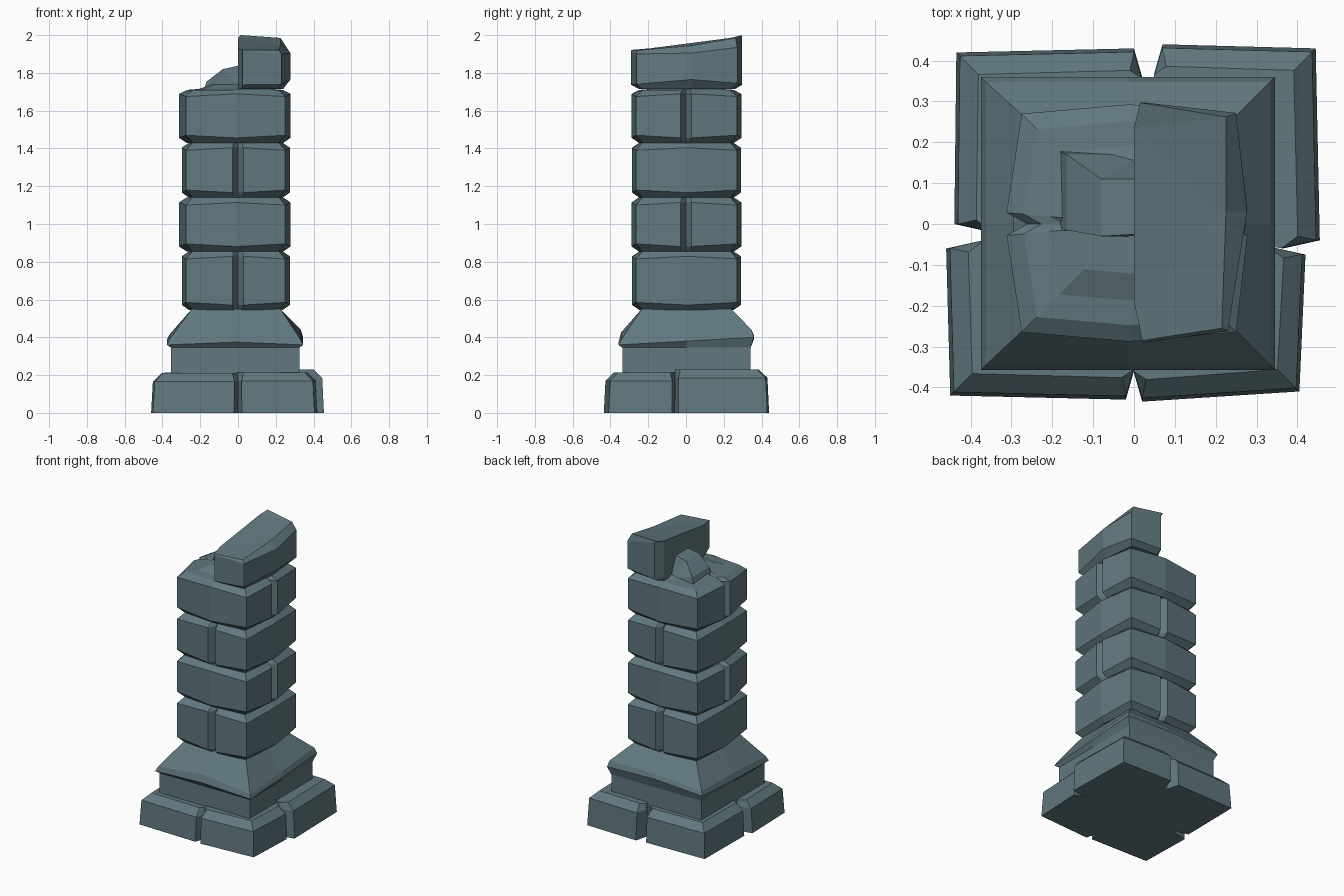
import bpy, bmesh

if "Cube" in bpy.data.objects:
    bpy.data.objects.remove(bpy.data.objects["Cube"])

stone = bpy.data.materials.new("grey blue stone")
stone.diffuse_color = (0.12, 0.19, 0.215, 1)
stone.use_nodes = True
stone.node_tree.nodes["Principled BSDF"].inputs["Base Color"].default_value = stone.diffuse_color


def loft(name, rings):
    """Closed flat-faced solid through rings of equal point count."""
    bm = bmesh.new()
    loops = [[bm.verts.new(p) for p in ring] for ring in rings]
    n = len(loops[0])
    for a, b in zip(loops, loops[1:]):
        for i in range(n):
            j = (i + 1) % n
            bm.faces.new((a[i], a[j], b[j], b[i]))
    bm.faces.new(loops[0][::-1])
    bm.faces.new(loops[-1])
    bmesh.ops.recalc_face_normals(bm, faces=bm.faces)
    # split only the concave or warped caps so they shade cleanly
    bmesh.ops.triangulate(bm, faces=[f for f in bm.faces if len(f.verts) > 4])
    me = bpy.data.meshes.new(name)
    bm.to_mesh(me)
    bm.free()
    me.materials.append(stone)
    ob = bpy.data.objects.new(name, me)
    bpy.context.collection.objects.link(ob)
    return ob


def ring(plan, z, s=1.0, c=(-0.01, 0.0)):
    """Plan points scaled about c; z is a number or one value per point."""
    zs = z if isinstance(z, list) else [z] * len(plan)
    return [(c[0] + (x - c[0]) * s, c[1] + (y - c[1]) * s, h)
            for (x, y), h in zip(plan, zs)]


# --- plinth: four chamfered corner stones with gaps between them
def corner_stone(name, along_x, corner, along_y, h):
    # along_x / along_y: outer ends of the two arms
    sx = 1 if corner[0] > 0 else -1
    sy = 1 if corner[1] > 0 else -1
    notch_x = (along_x[0] - 0.02 * sx, along_x[1] - 0.07 * sy)
    notch_y = (along_y[0] - 0.09 * sx, along_y[1] + 0.02 * (-sy))
    plan = [notch_x, along_x, corner, along_y, notch_y, (0, 0)]
    d = 0.05
    top = [notch_x, (along_x[0] + 0.01 * sx, along_x[1] - d * sy),
           (corner[0] - d * sx, corner[1] - d * sy),
           (along_y[0] - d * sx, along_y[1] + 0.01 * sy), notch_y, (0, 0)]
    c = (0, 0)
    loft(name, [ring(plan, 0, 1, c), ring(plan, h - 0.045, 0.98, c), ring(top, h, 0.99, c)])


corner_stone("plinth_back_left", (0.0, 0.43), (-0.435, 0.42), (-0.44, 0.0), 0.215)
corner_stone("plinth_back_right", (0.07, 0.44), (0.445, 0.43), (0.455, -0.04), 0.23)
corner_stone("plinth_front_left", (-0.02, -0.43), (-0.45, -0.42), (-0.46, -0.06), 0.21)
corner_stone("plinth_front_right", (0.02, -0.435), (0.405, -0.41), (0.42, -0.075), 0.215)


# --- square pedestal above the plinth, then the flared collar
def square(x0, x1, y0, y1):
    xm, ym = (x0 + x1) / 2, (y0 + y1) / 2
    return [(x0, y0), (xm, y0), (x1, y0), (x1, ym),
            (x1, y1), (xm, y1), (x0, y1), (x0, ym)]


body = square(-0.355, 0.325, -0.337, 0.342)
loft("pedestal", [ring(body, 0.0), ring(body, 0.37)])
lip = square(-0.375, 0.345, -0.357, 0.36)
low = [0.36, 0.375, 0.36, 0.38, 0.40, 0.41, 0.39, 0.37]
high = [0.39, 0.425, 0.385, 0.41, 0.44, 0.44, 0.415, 0.41]
loft("collar", [ring(body, 0.345), ring(lip, low), ring(lip, high, 0.965),
                ring(square(-0.245, 0.225, -0.235, 0.24), 0.55)])


# --- shaft courses: bulging blocks, joints alternate between the two axes
def course(name, z0, z1, split_x, ruin=False):
    g = 0.028
    xl, xr = (-0.297, 0.274) if split_x else (-0.312, 0.278)
    front, back = [(-0.01, -0.288)], [(-0.01, 0.293)]
    right, left = [(xr, 0.01)], [(xl, 0.01)]
    if split_x:
        front = [(-g, -0.285), (0, -0.235), (g, -0.285)]
        back = [(g, 0.29), (0, 0.24), (-g, 0.29)]
    else:
        right = [(xr, -g), (xr - 0.05, 0), (xr, g)]
        left = [(xl, g), (xl + 0.05, 0), (xl, -g)]
    corners = [(-0.275, -0.265), (0.25, -0.265), (0.25, 0.27), (-0.275, 0.27)]
    plan = []
    for corner, mid in zip(corners, (front, right, back, left)):
        plan += [corner] + mid
    # chamfers differ between corners and middles for a worn look
    cham = [0.04 if p in corners else 0.026 for p in plan]
    rings = [ring(plan, z0, 0.87), ring(plan, [z0 + c for c in cham]),
             ring(plan, [z1 - c for c in cham])]
    if ruin:
        rings += [ring(plan, z1 - 0.005, 0.86), ring(plan, z1, 0.65),
                  ring(plan, z1 + 0.025, 0.42)]
    else:
        rings.append(ring(plan, z1, 0.87))
    loft(name, rings)


levels = [0.545, 0.855, 1.14, 1.43, 1.715]
for i in range(4):
    course("shaft_course_%d" % (i + 1), levels[i], levels[i + 1], i % 2 == 0, i == 3)

# --- surviving half block on top, with its upper face rising to the back
plan = [(0.0, -0.19), (0.025, -0.29), (0.23, -0.262), (0.277, 0.03),
        (0.25, 0.272), (0.03, 0.297), (0.0, 0.235)]
under = [(0.0, -0.19), (0.02, -0.25), (0.21, -0.235), (0.24, 0.03),
         (0.22, 0.24), (0.03, 0.26), (0.0, 0.235)]
crest = [(0.0, -0.19), (0.02, -0.285), (0.215, -0.255), (0.225, 0.03),
         (0.225, 0.262), (0.015, 0.297), (0.0, 0.235)]
loft("top_half_block", [
    ring(under, 1.715),
    ring(plan, [1.735, 1.737, 1.74, 1.765, 1.745, 1.737, 1.735]),
    ring(plan, [1.925, 1.918, 1.90, 1.905, 1.935, 1.985, 1.98]),
    ring(crest, [1.93, 1.922, 1.92, 1.945, 1.985, 2.0, 1.985])])

# --- broken stump leaning against the half block
profile = [(-0.185, 1.70), (-0.165, 1.755), (-0.08, 1.82), (0.01, 1.84), (0.02, 1.70)]
front_y = [-0.015, -0.015, -0.03, -0.025, -0.03]
back_y = [0.18, 0.17, 0.11, 0.11, 0.17]
loft("broken_stump", [[(x, y, z) for (x, z), y in zip(profile, ys)]
                      for ys in (front_y, back_y)])
